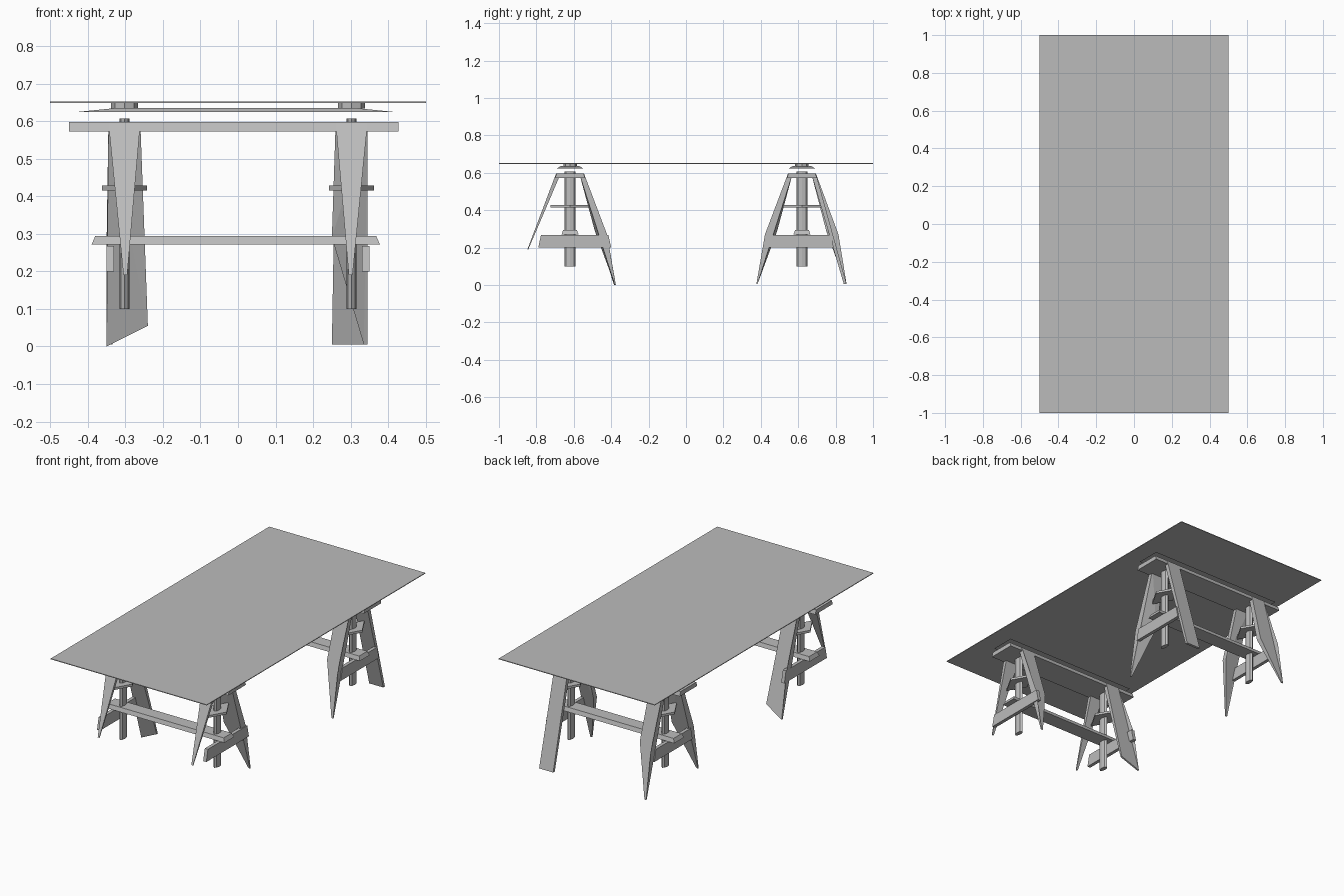
import bpy
import bmesh

cube = bpy.data.objects.get("Cube")
if cube:
    bpy.data.objects.remove(cube, do_unlink=True)

grey = bpy.data.materials.new("plain grey")
grey.use_nodes = True
grey.diffuse_color = (0.5, 0.5, 0.5, 1)
grey.node_tree.nodes["Principled BSDF"].inputs["Base Color"].default_value = (0.5, 0.5, 0.5, 1)


def finish(name, bm):
    bmesh.ops.recalc_face_normals(bm, faces=bm.faces)
    mesh = bpy.data.meshes.new(name)
    bm.to_mesh(mesh)
    bm.free()
    mesh.materials.append(grey)
    obj = bpy.data.objects.new(name, mesh)
    bpy.context.collection.objects.link(obj)
    return obj


def slab(name, x, y, z, taper=(0, 0)):
    """Box from (min, max) ranges; its top is drawn in by taper in x and y."""
    bm = bmesh.new()
    bmesh.ops.create_cube(bm, size=1)
    for v in bm.verts:
        sx, sy, top = v.co.x * 2, v.co.y * 2, v.co.z > 0
        v.co.x = (x[0] + x[1]) / 2 + sx * ((x[1] - x[0]) / 2 - top * taper[0])
        v.co.y = (y[0] + y[1]) / 2 + sy * ((y[1] - y[0]) / 2 - top * taper[1])
        v.co.z = z[1] if top else z[0]
    return finish(name, bm)


def prism(name, x, y, rx, ry, z, sides):
    """Upright prism with an oval section."""
    bm = bmesh.new()
    bmesh.ops.create_cone(bm, cap_ends=True, segments=sides, radius1=1, radius2=1, depth=1)
    for v in bm.verts:
        v.co = (x + v.co.x * rx, y + v.co.y * ry, z[1] if v.co.z > 0 else z[0])
    return finish(name, bm)


def leg(name, side, y_top, y_foot, outline):
    """Leaning plank; outline holds (x, z, outward bulge, thickness)."""
    bm = bmesh.new()
    out = 1 if y_foot > y_top else -1
    faces = []
    for back in (0, 1):
        ring = []
        for x, z, bulge, thick in outline:
            lean = y_top + (y_foot - y_top) * (TOP - z) / TOP
            ring.append(bm.verts.new((side * x, lean + out * (bulge - back * thick), z)))
        faces.append(ring)
    count = len(outline)
    for i in range(count):
        j = (i + 1) % count
        bm.faces.new((faces[0][i], faces[0][j], faces[1][j], faces[1][i]))
    for ring in faces:
        for i in range(1, count - 1):
            bm.faces.new((ring[0], ring[i], ring[i + 1]))
    return finish(name, bm)


# Leg outlines: three-cornered, cut at the inner edge, straight, slanted foot
TOP = 0.595
INNER, OUTER = 0.26, 0.345
head = [(OUTER, TOP, 0, 0.025), (INNER, TOP, 0, 0.025)]
wedge = head + [(0.295, 0.19, 0, 0.005), (0.305, 0.19, 0, 0.005)]
pointed = head + [(0.25, 0.29, 0.0, 0.03), (0.335, 0.005, 0, 0.006), (0.345, 0.005, 0, 0.006),
                  (0.345, 0.27, 0.03, 0.025)]
straight = head + [(0.25, 0.005, 0, 0.015), (0.34, 0.005, 0, 0.015)]
slanted = head + [(0.24, 0.055, 0, 0.01), (0.35, 0.0, 0, 0.01), (0.35, 0.27, 0.03, 0.025)]

# Tabletop
slab("tabletop", (-0.5, 0.5), (-1, 1), (0.648, 0.652))

for label, yc in (("front", -0.62), ("back", 0.62)):
    # Rails and stretcher of one trestle
    slab(label + "_top_rail", (-0.45, 0.428), (yc - 0.08, yc + 0.08), (0.572, 0.597), (0, 0.008))
    slab(label + "_support_plate", (-0.432, 0.42), (yc - 0.07, yc + 0.07), (0.624, 0.635), (0.11, 0.02))
    slab(label + "_stretcher", (-0.39, 0.378), (yc - 0.045, yc + 0.045), (0.271, 0.294), (0.01, 0.008))

    for side_name, s in (("left", 1), ("right", -1)):
        x = s * 0.302
        part = label + "_" + side_name + "_"
        # Post with its cap and collar
        prism(part + "post", x, yc, 0.0135, 0.029, (0.1, 0.607), 8)
        prism(part + "post_cap", x, yc, 0.036, 0.036, (0.634, 0.648), 8)
        prism(part + "post_collar", x, yc, 0.06, 0.105, (0.415, 0.428), 4)
        # Cross brace between the leg pair
        bounds = sorted((s * 0.33, s * 0.35))
        reach = (-0.79, -0.4) if label == "front" else (0.44, 0.79)
        slab(part + "brace", bounds, reach, (0.2, 0.268), (0, 0.015))
        # Legs
        if label == "front":
            outer_shape = wedge
            inner_shape = pointed if s > 0 else slanted
        else:
            outer_shape = straight if s > 0 else pointed
            inner_shape = pointed
        d = 1 if yc > 0 else -1
        foot = 0.86 if label == "back" else 0.92
        leg(part + "outer_leg", s, yc + d * 0.075, d * foot, outer_shape)
        leg(part + "inner_leg", s, yc - d * 0.075, d * 0.375, inner_shape)
